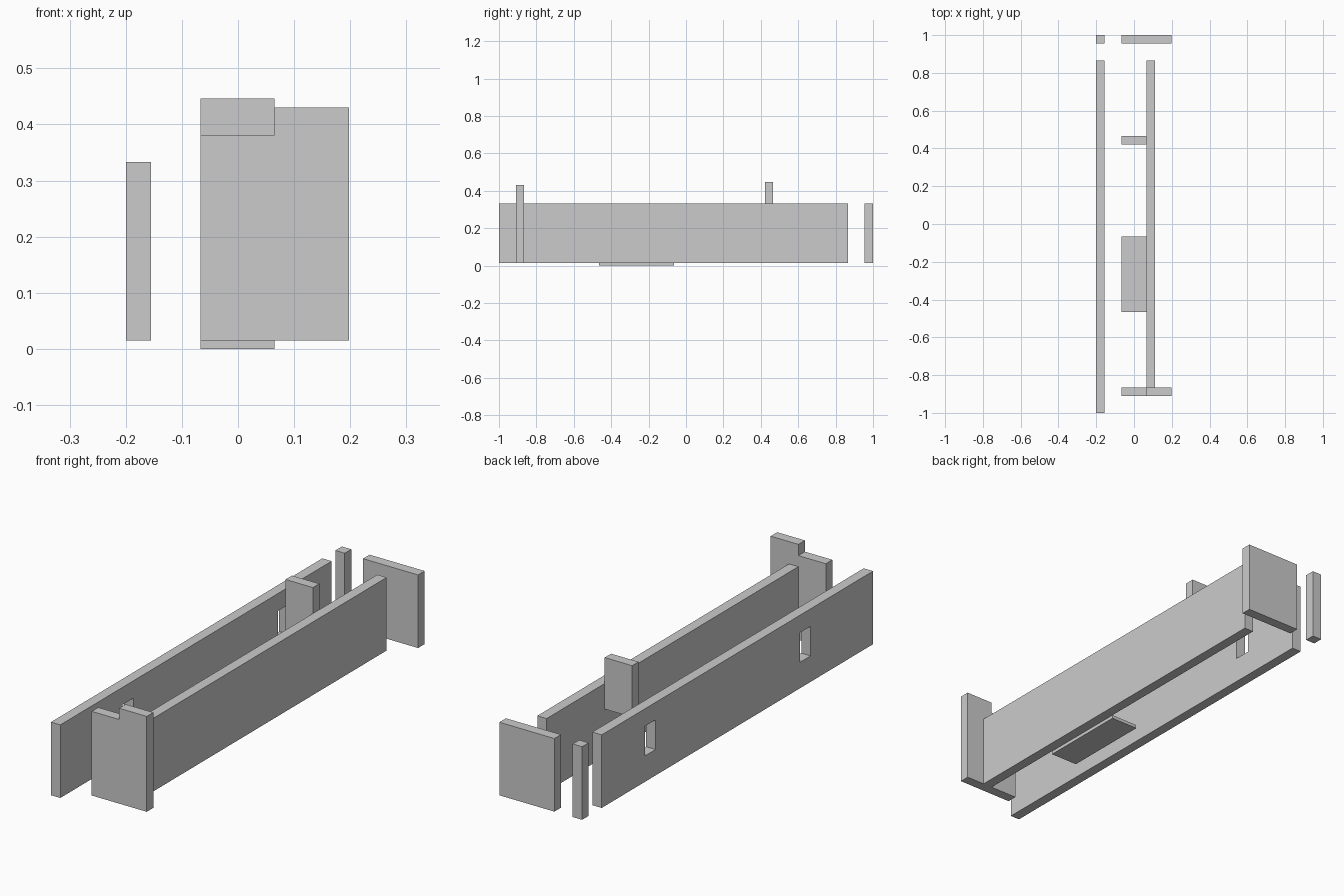
import bpy
import bmesh

if "Cube" in bpy.data.objects:
    bpy.data.objects.remove(bpy.data.objects["Cube"])


def prism(name, outline, y0, y1):
    """Extrude an x-z outline along y."""
    bm = bmesh.new()
    face = bm.faces.new([bm.verts.new((x, y0, z)) for x, z in outline])
    ext = bmesh.ops.extrude_face_region(bm, geom=[face])
    verts = [g for g in ext["geom"] if isinstance(g, bmesh.types.BMVert)]
    bmesh.ops.translate(bm, verts=verts, vec=(0, y1 - y0, 0))
    bmesh.ops.recalc_face_normals(bm, faces=bm.faces)
    mesh = bpy.data.meshes.new(name)
    bm.to_mesh(mesh)
    bm.free()
    obj = bpy.data.objects.new(name, mesh)
    bpy.context.collection.objects.link(obj)
    return obj


def box(name, x, y, z):
    return prism(name, [(x[0], z[0]), (x[1], z[0]), (x[1], z[1]), (x[0], z[1])], *y)


BASE, TOP = 0.015, 0.333
LEFT = (-0.2, -0.155)
BACK = (0.955, 1.0)
MID = (-0.067, 0.065)

# Long side walls
left_wall = box("left_wall", LEFT, (-1.0, 0.865), (BASE, TOP))
box("right_wall", (0.065, 0.11), (-0.865, 0.865), (BASE, TOP))

# Two window openings through the left wall
for i, yc in enumerate((-0.534, 0.532)):
    cutter = box(f"window_cutter_{i}", (-0.25, -0.1), (yc - 0.037, yc + 0.037), (0.128, 0.257))
    cutter.hide_render = True
    cutter.hide_viewport = True
    mod = left_wall.modifiers.new(f"window_{i}", 'BOOLEAN')
    mod.operation = 'DIFFERENCE'
    mod.solver = 'EXACT'
    mod.object = cutter

# Stepped front end panel
prism("front_panel", [(-0.067, BASE), (0.198, BASE), (0.198, 0.43),
                      (0.065, 0.43), (0.065, 0.381), (-0.067, 0.381)], -0.91, -0.865)

# Back end panel and corner post
box("back_panel", (-0.067, 0.198), BACK, (BASE, TOP))
box("back_post", LEFT, BACK, (BASE, TOP))

# Raised cross divider and thin floor plate
box("divider", MID, (0.422, 0.466), (0.222, 0.446))
box("floor_plate", MID, (-0.465, -0.065), (0.0, BASE))
